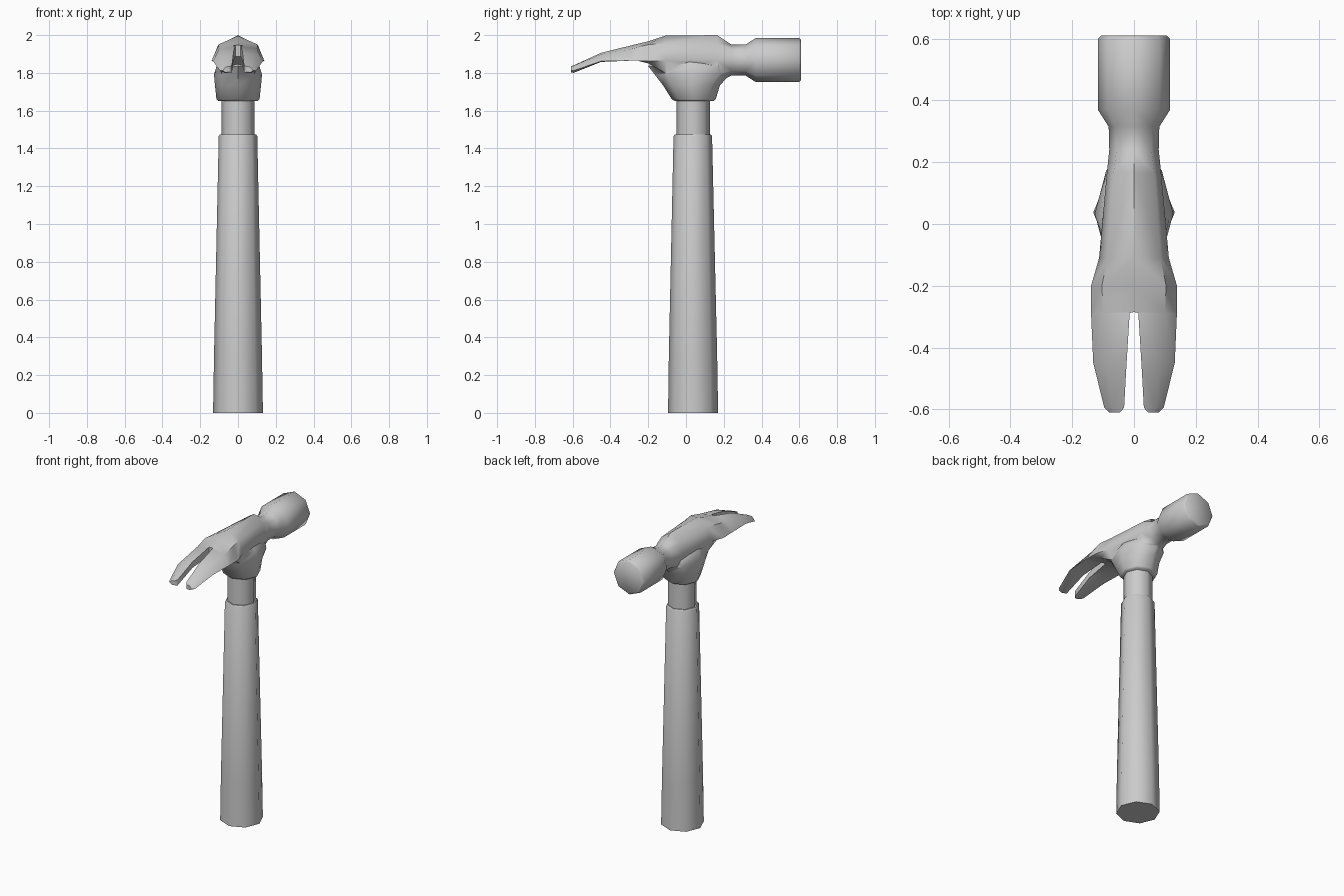
import bpy, bmesh, math

if "Cube" in bpy.data.objects:
    bpy.data.objects.remove(bpy.data.objects["Cube"])


def loft(name, rings):
    """Skin a list of equal-length closed rings and cap both ends."""
    bm = bmesh.new()
    vs = [[bm.verts.new(p) for p in r] for r in rings]
    n = len(rings[0])
    for a, b in zip(vs, vs[1:]):
        for i in range(n):
            j = (i + 1) % n
            bm.faces.new((a[i], a[j], b[j], b[i]))
    bm.faces.new(vs[0])
    bm.faces.new(vs[-1])
    # drop walls lying on the mirror plane
    inner = [f for f in bm.faces if all(abs(v.co.x) < 1e-6 for v in f.verts)]
    bmesh.ops.delete(bm, geom=inner, context='FACES')
    bmesh.ops.recalc_face_normals(bm, faces=bm.faces)
    me = bpy.data.meshes.new(name)
    bm.to_mesh(me)
    bm.free()
    ob = bpy.data.objects.new(name, me)
    bpy.context.collection.objects.link(ob)
    return ob


def octagon(z, rx, y0, y1):
    """Eight-sided ring at height z with corners on the axes."""
    cy, ry = (y0 + y1) / 2, (y1 - y0) / 2
    return [(rx * math.cos(i * math.pi / 4), cy + ry * math.sin(i * math.pi / 4), z)
            for i in range(8)]


def apply_mods(ob):
    bpy.ops.object.select_all(action='DESELECT')
    ob.select_set(True)
    bpy.context.view_layer.objects.active = ob
    for m in list(ob.modifiers):
        bpy.ops.object.modifier_apply(modifier=m.name)


def smooth(ob, angle=50):
    apply_mods(ob)
    bpy.ops.object.shade_smooth_by_angle(angle=math.radians(angle))


# tapered grip and the thinner neck entering the head
grip = loft("grip", [octagon(0, .132, -.095, .17), octagon(.3, .127, -.091, .165),
                     octagon(1.465, .102, -.066, .138), octagon(1.475, .096, -.06, .132)])
smooth(grip)
neck = loft("neck", [octagon(1.465, .088, -.051, .126), octagon(1.70, .088, -.051, .126)])
smooth(neck)


# head: half cross-sections along y (top, shoulder, side, lower, bottom)
def half(y, top, shoulder, side, lower, bottom, slit=0.0):
    pts = [(slit, top), shoulder, side, lower, (slit, bottom)]
    return [(x, y, z) for x, z in pts]


def half_round(y, rx, rz, zc=1.868):
    k = math.sqrt(.5)
    return half(y, zc + rz, (rx * k, zc + rz * k), (rx, zc), (rx * k, zc - rz * k), zc - rz)


sections = [
    # striking face and throat
    half_round(.61, .106, .106), half_round(.60, .117, .117), half_round(.37, .117, .117),
    half_round(.315, .082, .082), half_round(.24, .08, .082),
    # cheek
    half(.165, 2.0, (.066, 1.955), (.088, 1.868), (.07, 1.79), 1.75),
    half(-.11, 1.997, (.086, 1.955), (.113, 1.865), (.09, 1.80), 1.78),
    # claw, before and after the slit
    half(-.20, 1.967, (.104, 1.95), (.139, 1.863), (.10, 1.85), 1.855),
    half(-.285, 1.947, (.10, 1.928), (.139, 1.865), (.095, 1.872), 1.888),
    half(-.288, 1.946, (.10, 1.927), (.139, 1.865), (.095, 1.872), 1.888, .014),
    half(-.45, 1.906, (.085, 1.898), (.132, 1.862), (.09, 1.858), 1.866, .024),
    half(-.595, 1.84, (.07, 1.838), (.096, 1.812), (.07, 1.80), 1.802, .032),
    half(-.61, 1.833, (.065, 1.832), (.081, 1.812), (.065, 1.803), 1.804, .046),
]
head = loft("head", sections)
mir = head.modifiers.new("mirror", 'MIRROR')
mir.use_clip = True
mir.merge_threshold = 1e-4
apply_mods(head)

# socket flaring up from the neck into the head
socket = loft("socket", [
    octagon(1.65, .104, -.055, .145), octagon(1.66, .114, -.075, .157),
    octagon(1.735, .122, -.122, .180), octagon(1.79, .127, -.165, .232),
    octagon(1.835, .114, -.2, .235), octagon(1.9, .07, -.14, .17)])
socket.hide_render = True

join = head.modifiers.new("join", 'BOOLEAN')
join.operation = 'UNION'
join.solver = 'EXACT'
join.object = socket
smooth(head)
bpy.data.objects.remove(socket)
